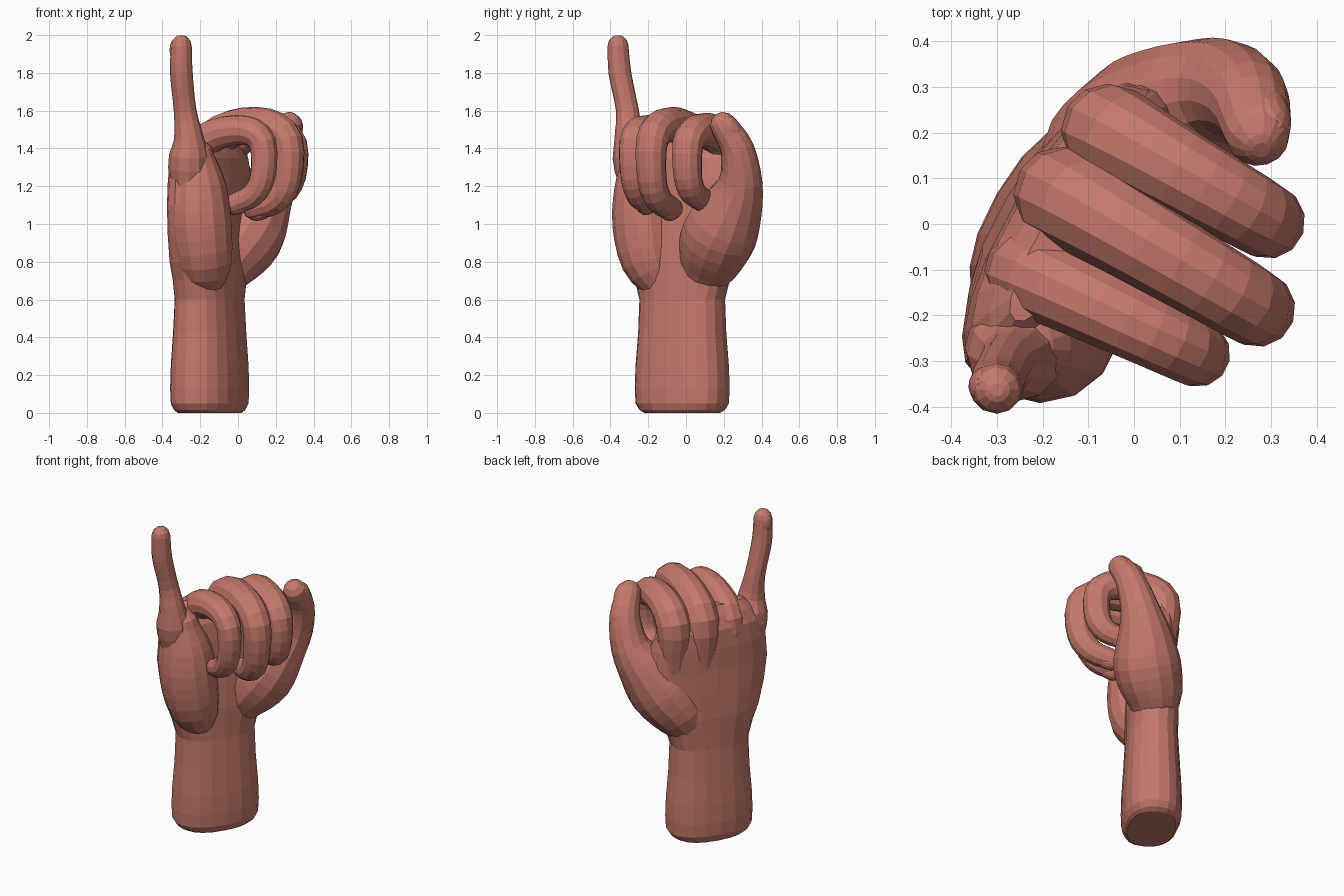
import bpy, bmesh, math
from mathutils import Vector, Matrix

if "Cube" in bpy.data.objects:
    bpy.data.objects.remove(bpy.data.objects["Cube"])

skin = bpy.data.materials.new("warm_skin")
skin.use_nodes = True
skin.diffuse_color = (.56, .19, .15, 1)
skin.node_tree.nodes["Principled BSDF"].inputs["Base Color"].default_value = skin.diffuse_color


def finish(name, bm):
    """Turn a bmesh into a named object in the skin colour."""
    bmesh.ops.recalc_face_normals(bm, faces=bm.faces)
    mesh = bpy.data.meshes.new(name)
    bm.to_mesh(mesh)
    bm.free()
    mesh.materials.append(skin)
    part = bpy.data.objects.new(name, mesh)
    bpy.context.collection.objects.link(part)


def loft(name, rings):
    """Skin a list of rings of points and close both ends."""
    bm = bmesh.new()
    loops = [[bm.verts.new(point) for point in ring] for ring in rings]
    for lower, upper in zip(loops, loops[1:]):
        for i in range(len(lower)):
            bm.faces.new((lower[i - 1], lower[i], upper[i], upper[i - 1]))
    bm.faces.new(loops[0])
    bm.faces.new(loops[-1])
    finish(name, bm)


def spline(keys, steps):
    """Smooth samples through rows of numbers."""
    rows = [Vector(key) for key in keys]
    rows = [rows[0] * 2 - rows[1]] + rows + [rows[-1] * 2 - rows[-2]]
    samples = []
    for before, start, end, after in zip(rows, rows[1:], rows[2:], rows[3:]):
        leave, arrive = (end - before) / 2, (after - start) / 2
        for step in range(steps):
            t = step / steps
            ease = t * t * (3 - 2 * t)
            samples.append(start.lerp(end, ease) + leave * t * (1 - t) ** 2
                           - arrive * t * t * (1 - t))
    return samples + [rows[-2]]


def circle(sides):
    """Cosine and sine of evenly spaced angles."""
    angles = [math.tau * i / sides for i in range(sides)]
    return [(math.cos(angle), math.sin(angle)) for angle in angles]


def boxy(value):
    """Push a cosine or sine outward so an oval becomes a rounded box."""
    return math.copysign(abs(value) ** .85, value)


def tube(name, keys, sides=12):
    """Tapered tube along rows of x, y, z, radius with a rounded tip."""
    rows = spline(keys, 3)
    points = [row.to_3d() for row in rows]
    radii = [row[3] for row in rows]
    tip, radius = points[-1], radii[-1]
    forward = (tip - points[-2]).normalized()
    for c, s in circle(12)[1:3] + circle(24)[5:6]:
        points.append(tip + forward * radius * s)
        radii.append(radius * c)
    side, rings = Vector((0, 1, 0)), []
    for i, point in enumerate(points):
        ahead = points[min(i + 1, len(points) - 1)] - points[max(i - 1, 0)]
        ahead.normalize()
        side = (side - ahead * side.dot(ahead)).normalized()
        up = ahead.cross(side)
        rings.append([point + radii[i] * (side * c + up * s) for c, s in circle(sides)])
    loft(name, rings)
    return tip, forward, radius


def nail(name, fingertip, facing):
    """Curved oval plate lying on a fingertip, sized from its radius."""
    tip, forward, radius = fingertip
    normal = Vector(facing)
    normal = (normal - forward * normal.dot(forward)).normalized()
    frame = Matrix((forward, normal.cross(forward), normal)).transposed()
    bm = bmesh.new()
    bmesh.ops.create_uvsphere(bm, u_segments=12, v_segments=6, radius=radius)
    for v in bm.verts:
        x, y, z = v.co
        bend = (y * y + max(x, 0) ** 2) / radius / 5
        v.co = tip + frame @ Vector((x * .9 - radius * .3, y * .65, z / 6 - bend + radius * .97))
    finish(name, bm)


def curled_finger(name, knuckle, bend, drop, radius):
    """Tendon ridge, knuckle, arch, bend, and a tip folded back to the palm."""
    knuckle, bend = Vector(knuckle), Vector(bend)
    lift = Vector((0, 0, drop))
    path = [
        (knuckle - lift * 2, .6), (knuckle - lift * .8, 1), (knuckle, 1.2),
        (knuckle.lerp(bend, .3) + lift * .28, 1.1), (knuckle.lerp(bend, .75) + lift * .27, 1),
        (bend, .95), (bend - lift * .6, .87),
        (bend.lerp(knuckle, .15) - lift * .9, .8), (bend.lerp(knuckle, .42) - lift, .7),
    ]
    end = tube(name + "_finger", [(*point, radius * scale) for point, scale in path])
    nail(name + "_nail", end, (.3, -.1, -1))


# Forearm and palm: height, half width, half thickness
profile = [(0, .21, .14), (.05, .26, .17), (.25, .26, .17), (.6, .24, .15), (.8, .31, .15),
           (1.1, .37, .13), (1.35, .33, .12), (1.48, .22, .05)]
turn = Matrix.Rotation(math.radians(60), 3, 'Z')
loft("forearm_and_palm", [
    [turn @ Vector((width * boxy(c), depth * boxy(s), 0)) + Vector((-.15, -.02, z))
     for c, s in circle(20)]
    for z, width, depth in spline(profile, 2)])

# Three folded fingers
curled_finger("index", (-.05, .2, 1.4), (.285, .01, 1.42), .28, .088)
curled_finger("middle", (-.15, .06, 1.4), (.26, -.18, 1.44), .34, .09)
curled_finger("ring", (-.23, -.11, 1.37), (.13, -.28, 1.43), .3, .078)

# Raised little finger
little = tube("little_finger", [
    (-.26, -.18, .9, .06), (-.26, -.27, 1.3, .11), (-.26, -.3, 1.45, .08),
    (-.28, -.31, 1.6, .06), (-.3, -.35, 1.8, .06), (-.3, -.36, 1.945, .055)])
nail("little_nail", little, (-1, .3, 0))

# Thumb with its fleshy base
thumb = tube("thumb", [
    (-.1, .06, .67, .1), (-.05, .12, .8, .17), (.05, .18, .95, .2), (.13, .25, 1.1, .16),
    (.2, .29, 1.23, .115), (.25, .27, 1.4, .09), (.27, .2, 1.52, .073)], 14)
nail("thumb_nail", thumb, (.7, .6, .2))

# Heel pad under the little finger, and the web beside the thumb
tube("heel_pad", [(-.17, -.12, .66, .09), (-.18, -.19, .8, .15), (-.2, -.22, 1, .17),
                  (-.21, -.23, 1.2, .15), (-.22, -.25, 1.35, .1)], 14)
tube("thumb_web", [(-.03, .16, .8, .12), (0, .2, 1, .12), (.02, .22, 1.15, .09),
                   (0, .22, 1.3, .06)])
